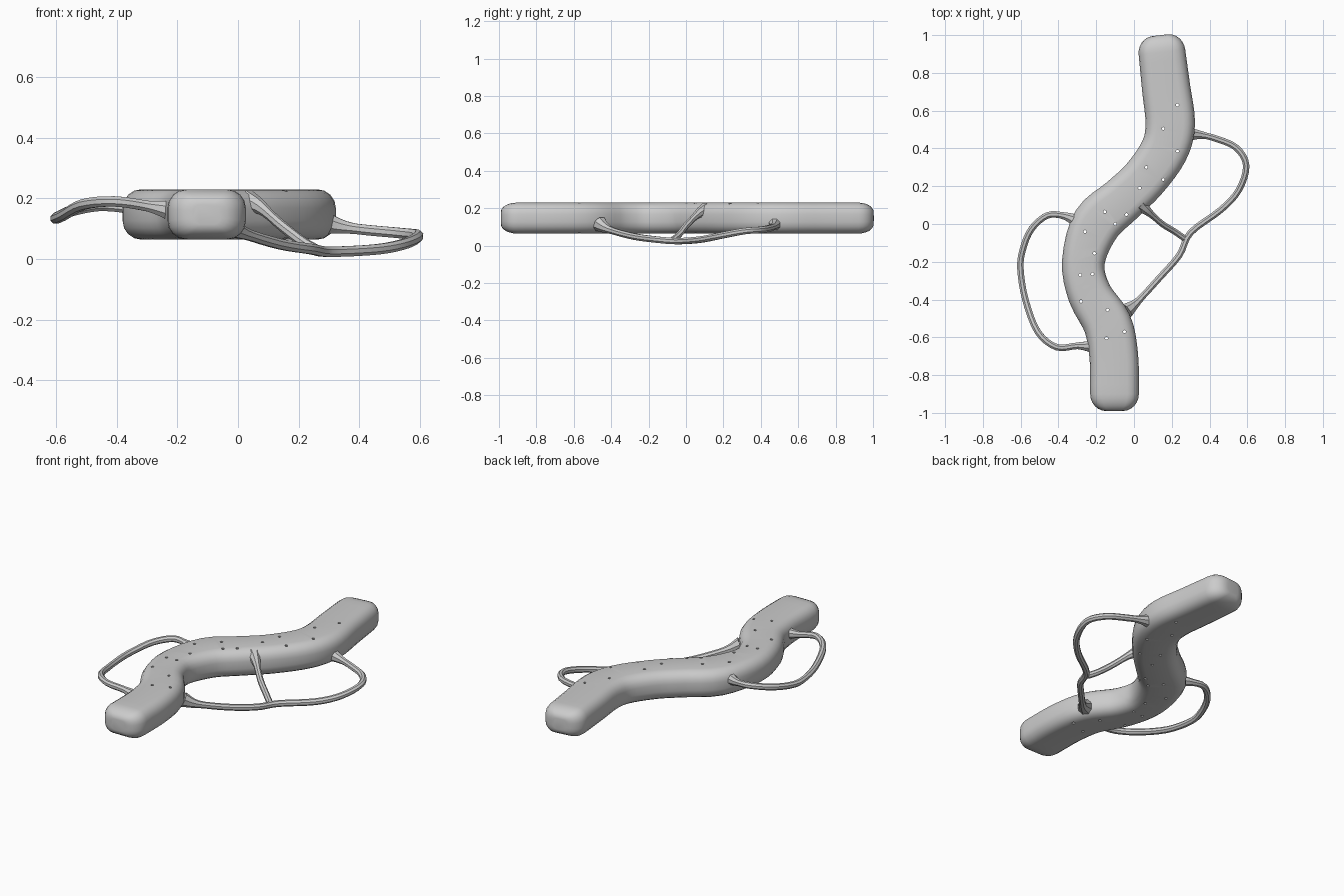
import bpy, bmesh, math
from mathutils import Vector

if "Cube" in bpy.data.objects:
    bpy.data.objects.remove(bpy.data.objects["Cube"])


def catmull(pts, n):
    """Smooth path through the points, n steps per span."""
    p = [Vector(q) for q in pts]
    p = [2 * p[0] - p[1]] + p + [2 * p[-1] - p[-2]]
    out = []
    for i in range(1, len(p) - 2):
        a, b, c, d = p[i - 1:i + 3]
        for k in range(n):
            t = k / n
            out.append(0.5 * (2 * b + (c - a) * t + (2 * a - 5 * b + 4 * c - d) * t * t
                              + (3 * b - a - 3 * c + d) * t ** 3))
    return out + [p[-2]]


def loft(name, rings):
    bm = bmesh.new()
    loops = [[bm.verts.new(v) for v in r] for r in rings]
    n = len(loops[0])
    for a, b in zip(loops, loops[1:]):
        for i in range(n):
            bm.faces.new((a[i], a[(i + 1) % n], b[(i + 1) % n], b[i]))
    bm.faces.new(loops[0][::-1])
    bm.faces.new(loops[-1])
    bmesh.ops.recalc_face_normals(bm, faces=bm.faces)
    me = bpy.data.meshes.new(name)
    bm.to_mesh(me)
    bm.free()
    ob = bpy.data.objects.new(name, me)
    bpy.context.collection.objects.link(ob)
    return ob


def rounded_rect(hw, hh, r, seg=4):
    pts = []
    for q, (sx, sy) in enumerate([(1, 1), (-1, 1), (-1, -1), (1, -1)]):
        for k in range(seg + 1):
            a = math.pi / 2 * (q + k / seg)
            pts.append((sx * (hw - r) + r * math.cos(a), sy * (hh - r) + r * math.sin(a)))
    return pts


def smooth(ob, angle=30):
    bpy.ops.object.select_all(action='DESELECT')
    ob.select_set(True)
    bpy.context.view_layer.objects.active = ob
    bpy.ops.object.shade_smooth_by_angle(angle=math.radians(angle))


# Winding body: centre line x, y and half width
spine = [(.148, .91, .124), (.17, .72, .128), (.192, .53, .131), (.16, .39, .126),
         (.055, .24, .122), (-.065, .125, .124), (-.2, 0, .13), (-.268, -.2, .113),
         (-.235, -.37, .116), (-.14, -.53, .128), (-.107, -.7, .129), (-.103, -.9, .129)]
path = catmull(spine, 4)
MID, HH, R = .147, .083, .062
END = .09


def section(c, tangent, hw, hh, r):
    side = Vector((-tangent.y, tangent.x, 0)).normalized()
    return [Vector((c.x, c.y, MID)) + side * u + Vector((0, 0, v))
            for u, v in rounded_rect(hw, hh, r)]


def flat(v):
    return Vector((v.x, v.y, 0))


rings = [section(p, flat(path[min(i + 1, len(path) - 1)]) - flat(path[max(i - 1, 0)]), p.z, HH, R)
         for i, p in enumerate(path)]


def cap(p, direction, sweep):
    """Rounded end: sections shrink along a quarter arc."""
    res = []
    for k in range(1, 7):
        a = math.pi / 2 * k / 6
        s = 1 - math.cos(a)
        res.append(section(p + direction * END * math.sin(a), sweep,
                           p.z - .085 * s, HH - .05 * s, R - .04 * s))
    return res


d0 = flat(path[0] - path[1]).normalized()
d1 = flat(path[-1] - path[-2]).normalized()
body = loft("winding_body", cap(path[0], d0, -d0)[::-1] + rings + cap(path[-1], d1, d1))

# Pin holes straight through the body
holes = [(.23, .63), (.155, .505), (.23, .385), (.065, .3), (.155, .235), (.03, .19),
         (-.155, .065), (-.04, .05), (-.1, 0), (-.26, -.04), (-.21, -.155), (-.285, -.27),
         (-.22, -.265), (-.28, -.41), (-.14, -.455), (-.145, -.605), (-.05, -.57)]
bm = bmesh.new()
for x, y in holes:
    made = bmesh.ops.create_cone(bm, cap_ends=True, segments=10, radius1=.008, radius2=.008, depth=.4)
    bmesh.ops.translate(bm, verts=made["verts"], vec=(x, y, MID))
me = bpy.data.meshes.new("hole_cutter")
bm.to_mesh(me)
bm.free()
cutter = bpy.data.objects.new("hole_cutter", me)
bpy.context.collection.objects.link(cutter)
cutter.hide_render = True
mod = body.modifiers.new("holes", 'BOOLEAN')
mod.object, mod.operation, mod.solver = cutter, 'DIFFERENCE', 'EXACT'
bpy.context.view_layer.objects.active = body
bpy.ops.object.modifier_apply(modifier=mod.name)
bpy.data.objects.remove(cutter)
smooth(body)


# Thin side tubes, flared where they meet the body
def tube(name, pts, flare_end=True, r=.0185):
    p = catmull(pts, 4)
    rings = []
    for i, c in enumerate(p):
        t = (p[min(i + 1, len(p) - 1)] - p[max(i - 1, 0)]).normalized()
        side = t.cross(Vector((0, 0, 1))).normalized()
        up = side.cross(t)
        near = (c - p[0]).length
        if flare_end:
            near = min(near, (c - p[-1]).length)
        rad = r * (1 + 1.3 * max(0, 1 - near / .11) ** 1.5)
        rings.append([c + (side * math.cos(a) + up * math.sin(a)) * rad
                      for a in [math.tau * k / 8 + math.pi / 8 for k in range(8)]])
    ob = loft(name, rings)
    smooth(ob, 40)


tube("left_loop", [(-.29, .01, .165), (-.37, .043, .17), (-.46, .045, .175), (-.545, -.03, .16),
                   (-.59, -.14, .14), (-.601, -.24, .134), (-.575, -.4, .145), (-.51, -.57, .18),
                   (-.41, -.652, .19), (-.3, -.645, .175), (-.2, -.65, .155)])
tube("right_loop", [(.28, .475, .12), (.35, .472, .105), (.43, .453, .095), (.54, .405, .085),
                    (.594, .31, .077), (.555, .18, .052), (.46, .075, .032), (.3, -.045, .024),
                    (.24, -.165, .033), (.135, -.285, .05), (.02, -.41, .085), (-.04, -.46, .115)])
tube("cross_link", [(.03, .105, .19), (.075, .065, .17), (.15, 0, .105), (.215, -.04, .055),
                    (.265, -.075, .027)], False, .0175)
